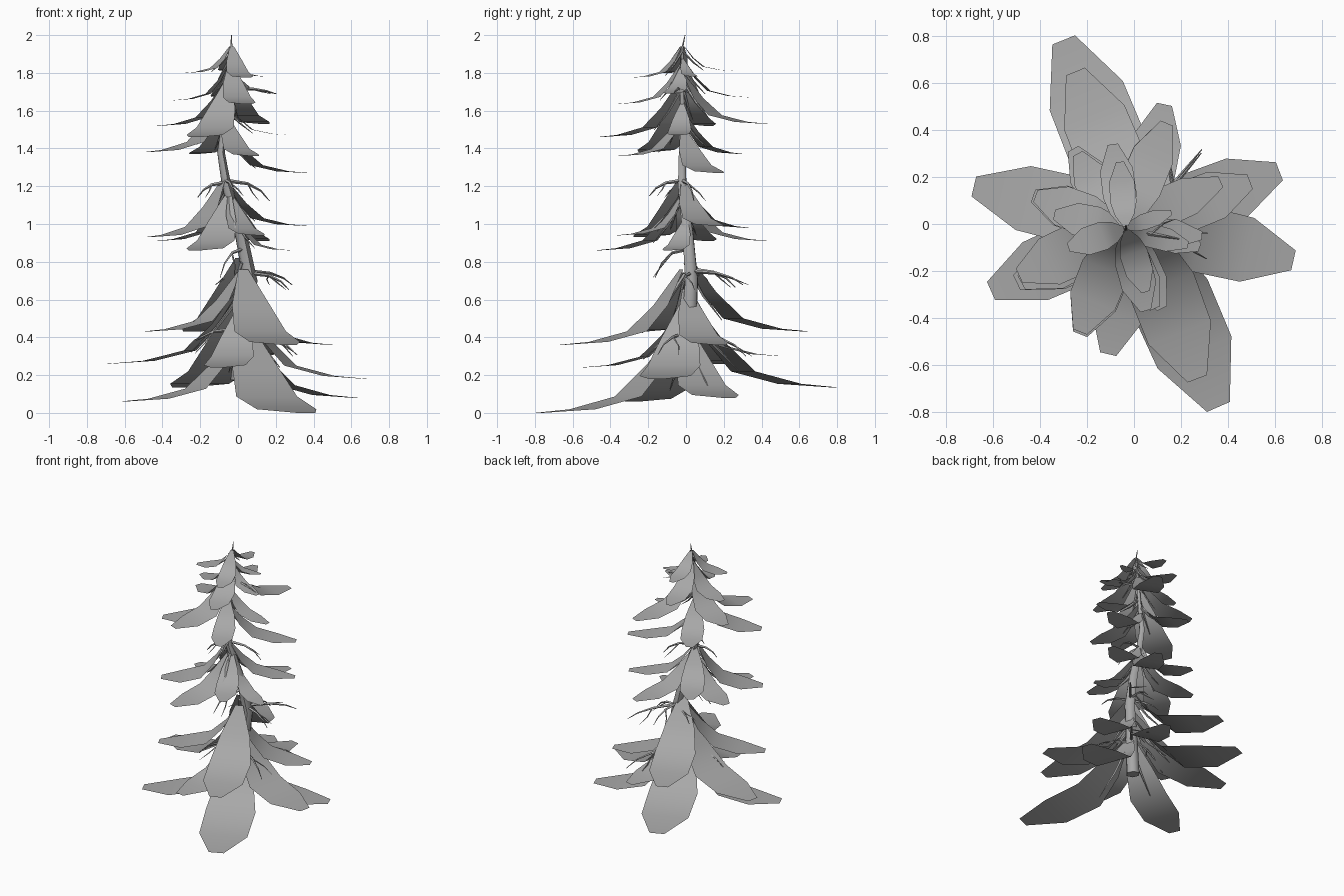
import bpy, math, random
from mathutils import Vector

if "Cube" in bpy.data.objects:
    bpy.data.objects.remove(bpy.data.objects["Cube"])

random.seed(4)

# one mid-grey for the whole tree
GREY = bpy.data.materials.new("tree_grey")
GREY.diffuse_color = (.39, .39, .39, 1)
GREY.use_nodes = True
GREY.node_tree.nodes["Principled BSDF"].inputs["Base Color"].default_value = GREY.diffuse_color

# trunk centre line with radius
TRUNK = [(.01, .0, .17, .05), (.03, .01, .4, .046), (.065, .03, .7, .038), (.015, .01, .95, .032),
         (-.06, -.02, 1.2, .025), (-.09, -.02, 1.38, .02), (-.065, -.02, 1.6, .014),
         (-.035, -.02, 1.93, .006), (-.035, -.005, 2.0, .002)]


def trunk_at(z):
    for a, b in zip(TRUNK, TRUNK[1:]):
        if z <= b[2]:
            f = max(0, (z - a[2]) / (b[2] - a[2]))
            return Vector(a[:3]).lerp(Vector(b[:3]), f)
    return Vector(TRUNK[-1][:3])


def tubes(name, paths, res):
    """Tapered tubes: each path is a list of (x, y, z, radius)."""
    cu = bpy.data.curves.new(name, 'CURVE')
    cu.dimensions = '3D'
    cu.bevel_depth = 1
    cu.bevel_resolution = res
    cu.use_fill_caps = True
    cu.materials.append(GREY)
    for path in paths:
        sp = cu.splines.new('POLY')
        sp.points.add(len(path) - 1)
        for p, q in zip(sp.points, path):
            p.co = (*q[:3], 1)
            p.radius = q[3]
    ob = bpy.data.objects.new(name, cu)
    bpy.context.collection.objects.link(ob)
    bpy.ops.object.select_all(action='DESELECT')
    ob.select_set(True)
    bpy.context.view_layer.objects.active = ob
    bpy.ops.object.convert(target='MESH')
    bpy.ops.object.shade_smooth_by_angle(angle=math.radians(60))


tubes("trunk", [TRUNK], 1)

# frond tips (x, y, z), by tier
TIERS = {
    "lower": [(.36, -.78, .0), (-.30, .785, .135), (.68, -.155, .18), (.62, .225, .08),
              (-.683, .16, .26), (-.61, -.285, .06)],
    "low_middle": [(.27, -.66, .36), (-.25, .65, .43), (.495, .18, .36), (-.50, -.25, .43),
                   (.13, .51, .30), (-.11, -.555, .24)],
    "middle": [(-.48, -.25, .93), (.36, .18, .99), (-.43, .12, .91), (.28, -.10, .86),
               (.14, .43, .91), (-.23, -.47, .86), (.12, -.36, .94), (-.26, .32, .98)],
    "upper": [(-.49, -.22, 1.38), (.37, .18, 1.27), (-.42, .12, 1.52), (.29, -.05, 1.47),
              (.14, .43, 1.53), (-.23, -.46, 1.46), (.09, -.36, 1.36), (-.24, .30, 1.37)],
    "top": [(-.34, .04, 1.655), (.23, -.09, 1.69), (-.09, .34, 1.67), (.05, -.37, 1.635),
            (-.28, -.10, 1.80), (.16, .05, 1.78), (-.06, .265, 1.81), (.05, -.29, 1.775)],
}

# frond outline: distance along, height left, half width (fractions)
PROFILE = [(0, 1, .04), (.17, .53, .15), (.37, .18, .205), (.69, .04, .2), (1, 0, .062)]

stems = []
for tier, tips in TIERS.items():
    verts, faces = [], []
    for tip in tips:
        tip = Vector(tip)
        length = tip.xy.length
        root_z = min(tip.z + .56 * length, 1.94)
        root = trunk_at(root_z)
        if root_z < .85:
            root = Vector((.02, -.005, 0))
        root.z = root_z
        run = (tip - root).xy
        side = Vector((-run.y, run.x, 0)).normalized()
        drop = root.z - tip.z
        base = len(verts)
        for t, h, w in PROFILE:
            t = .03 + .97 * t
            c = Vector((root.x + run.x * t, root.y + run.y * t, tip.z + drop * h))
            verts += [c - side * w * length, c + side * w * length]
        faces += [(base + i, base + i + 2, base + i + 3, base + i + 1) for i in range(0, 8, 2)]
        # drooping stem close below the frond
        k = random.uniform(.3, .42)
        turn = random.uniform(-.08, .08)
        pts = []
        for t, h, r in ((0, 1, .01), (.5, .55, .007), (1, .22, .002)):
            p = Vector((root.x, root.y, 0)) + Vector((run.x, run.y, 0)) * t * k + side * turn * length * t
            pts.append((p.x, p.y, tip.z + drop * h - .025, r * (.4 + length)))
        stems.append(pts)
    me = bpy.data.meshes.new(tier + "_fronds")
    me.from_pydata(verts, [], faces)
    me.materials.append(GREY)
    me.polygons.foreach_set("use_smooth", [True] * len(me.polygons))
    bpy.context.collection.objects.link(bpy.data.objects.new(tier + "_fronds", me))
tubes("frond_stems", stems, 0)

# bare dead branches: start height, heading in degrees, reach, droop
DEAD = [(.87, 235, .22, .7), (.75, 50, .36, .2), (.74, 345, .22, .4), (.74, 150, .2, .3),
        (.76, 80, .24, .4), (1.23, 15, .24, .45), (1.22, 200, .16, .5), (1.23, 285, .18, .45),
        (1.72, 350, .26, .12), (.45, 190, .34, .4), (.42, 50, .4, .3), (.42, 330, .32, .35)]
twigs = []
for z, deg, reach, droop in DEAD:
    o = trunk_at(z)
    a = math.radians(deg)

    def at(t, dz, spread=0):
        return (o.x + math.cos(a + spread) * reach * t,
                o.y + math.sin(a + spread) * reach * t, z + dz * reach)
    elbow = at(.5, -.15 * droop)
    twigs.append([(*o[:2], z, .011), (*elbow, .008), (*at(.8, -.5 * droop), .005), (*at(1, -droop), .002)])
    twigs.append([(*elbow, .005), (*at(.7, -.6 * droop, .3), .004), (*at(.9, -droop, .35), .001)])
tubes("dead_branches", twigs, 0)
